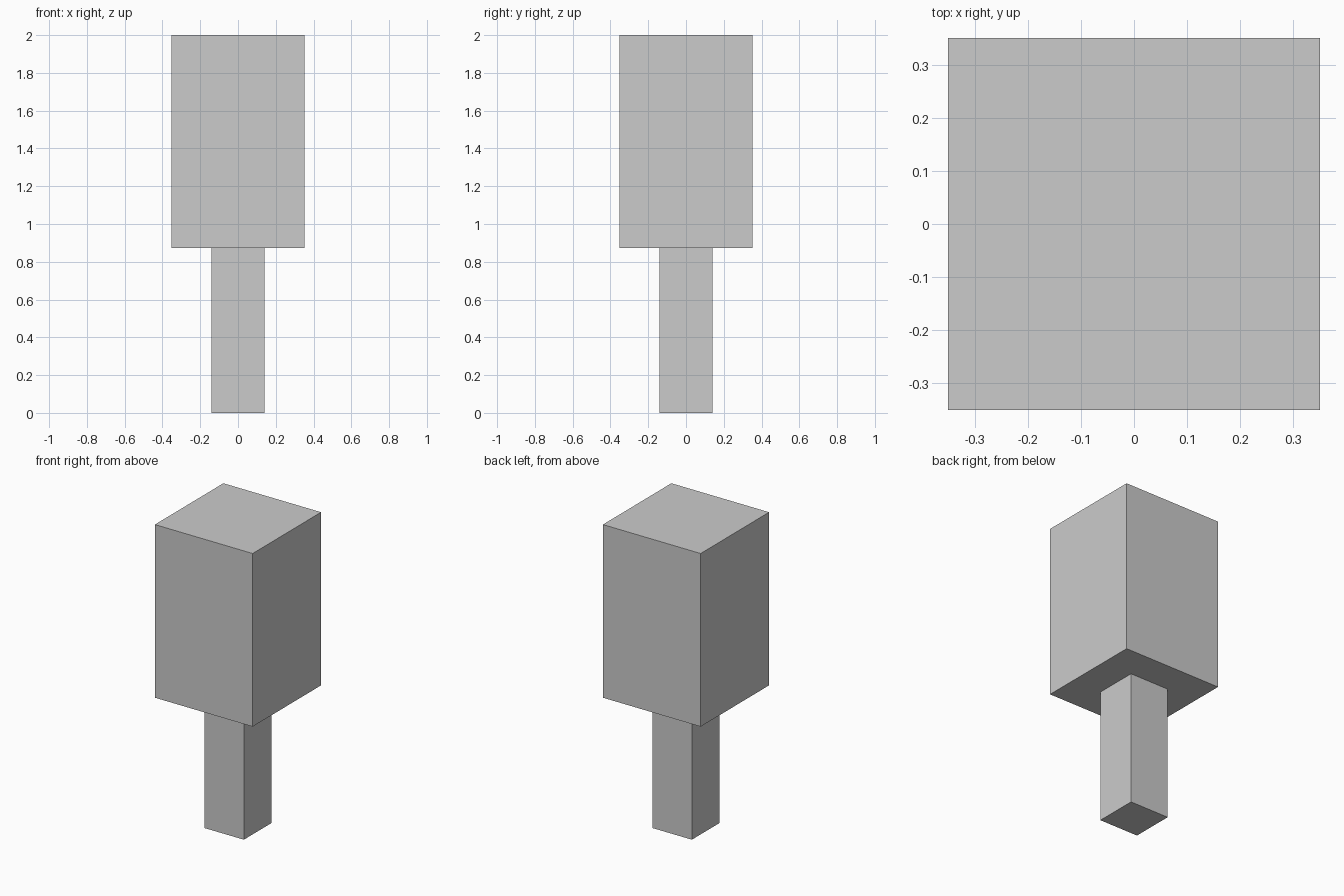
import bpy

if "Cube" in bpy.data.objects:
    bpy.data.objects.remove(bpy.data.objects["Cube"])


def box(name, width, z0, z1):
    """Square block centred on the z axis, from z0 up to z1."""
    bpy.ops.mesh.primitive_cube_add(size=1, location=(0, 0, (z0 + z1) / 2))
    obj = bpy.context.object
    obj.name = name
    obj.scale = (width, width, z1 - z0)
    bpy.ops.object.transform_apply(location=False, rotation=False, scale=True)
    return obj


JOINT = 0.873  # height where the post meets the block

# Narrow square post
box("post", 0.282, 0.0, JOINT)
# Wide block on top
box("top_block", 0.704, JOINT, 2.0)
